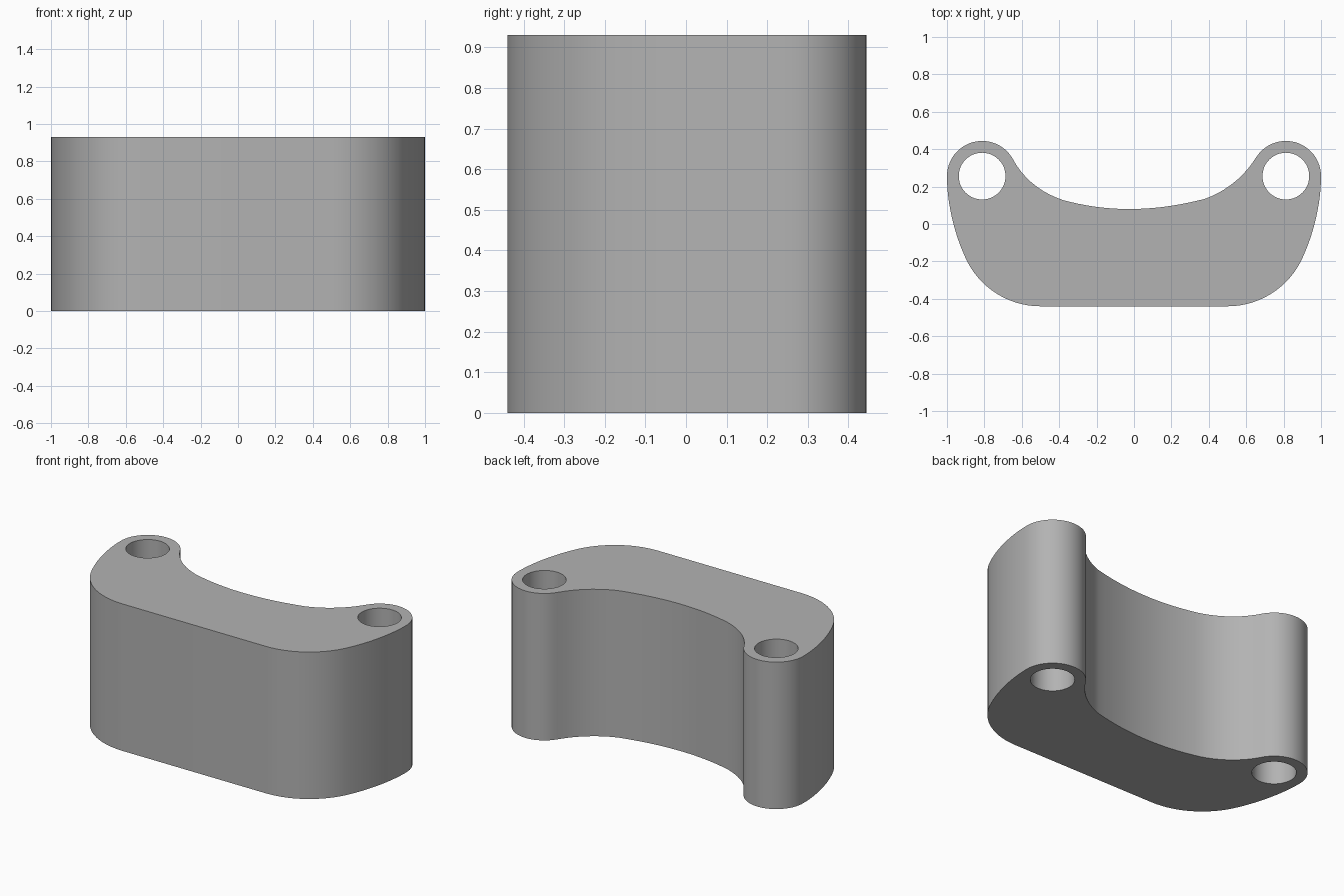
import bpy, bmesh, math
from mathutils import Vector
from mathutils.geometry import interpolate_bezier

if "Cube" in bpy.data.objects:
    bpy.data.objects.remove(bpy.data.objects["Cube"])

HEIGHT = 0.93
EYE = (0.812, 0.256)      # centre of each end boss
BOSS_R, HOLE_R = 0.188, 0.125


def arc(cx, cy, r, a0, a1, n):
    """Points on an arc, angles in degrees."""
    angles = [math.radians(a0 + (a1 - a0) * i / n) for i in range(n + 1)]
    return [(cx + r * math.cos(a), cy + r * math.sin(a)) for a in angles]


def bezier(p0, h0, h1, p1, n=14):
    pts = interpolate_bezier(Vector(p0), Vector(h0), Vector(h1), Vector(p1), n)
    return [(p.x, p.y) for p in pts]


# right half outline: bottom corner, flank, round boss
corner = arc(0.50, 0.0, 0.44, -90, -28, 14)
flank = bezier(corner[-1], (0.96, -0.065), (1.0, 0.11), (1.0, EYE[1]))
boss = arc(*EYE, BOSS_R, 0, 148, 24)
half = corner + flank[1:] + boss[1:]

# inner saddle, slightly fuller on the left
mid = (-0.03, 0.08)
right_end = half[-1]
left_end = (-right_end[0], right_end[1])
saddle_r = bezier(right_end, (0.56, 0.205), (0.42, 0.147), (0.37, 0.132), 10)
saddle_r += bezier((0.37, 0.132), (0.22, 0.095), (0.10, 0.08), mid, 10)[1:]
saddle_l = bezier(mid, (-0.14, 0.08), (-0.26, 0.095), (-0.38, 0.128), 10)
saddle_l += bezier((-0.38, 0.128), (-0.49, 0.165), (-0.59, 0.235), left_end, 10)[1:]
mirrored = [(-x, y) for x, y in reversed(half)]
outline = half + saddle_r[1:] + saddle_l[1:] + mirrored[1:]

# extruded plan with the two pin holes
curve = bpy.data.curves.new("block_profile", 'CURVE')
curve.dimensions = '2D'
curve.fill_mode = 'BOTH'
curve.extrude = HEIGHT / 2
holes = [arc(s * EYE[0], EYE[1], HOLE_R, 0, 360, 48)[:-1] for s in (-1, 1)]
for loop in [outline] + holes:
    spline = curve.splines.new('POLY')
    spline.points.add(len(loop) - 1)
    for point, (x, y) in zip(spline.points, loop):
        point.co = (x, y, 0, 1)
    spline.use_cyclic_u = True

profile = bpy.data.objects.new("block_profile", curve)
bpy.context.collection.objects.link(profile)
bpy.context.view_layer.update()
graph = bpy.context.evaluated_depsgraph_get()
mesh = bpy.data.meshes.new_from_object(profile.evaluated_get(graph))
bpy.data.objects.remove(profile)

# weld caps to walls and stand the block on the floor
bm = bmesh.new()
bm.from_mesh(mesh)
bmesh.ops.remove_doubles(bm, verts=bm.verts, dist=1e-4)
bmesh.ops.translate(bm, verts=bm.verts, vec=(0, 0, HEIGHT / 2))
bmesh.ops.recalc_face_normals(bm, faces=bm.faces)
bm.to_mesh(mesh)
bm.free()

grey = bpy.data.materials.new("grey")
grey.diffuse_color = (0.45, 0.45, 0.45, 1)
grey.use_nodes = True
grey.node_tree.nodes["Principled BSDF"].inputs["Base Color"].default_value = grey.diffuse_color
mesh.materials.clear()
mesh.materials.append(grey)

block = bpy.data.objects.new("saddle_block", mesh)
bpy.context.collection.objects.link(block)
bpy.context.view_layer.objects.active = block
block.select_set(True)
bpy.ops.object.shade_smooth_by_angle(angle=math.radians(30))
